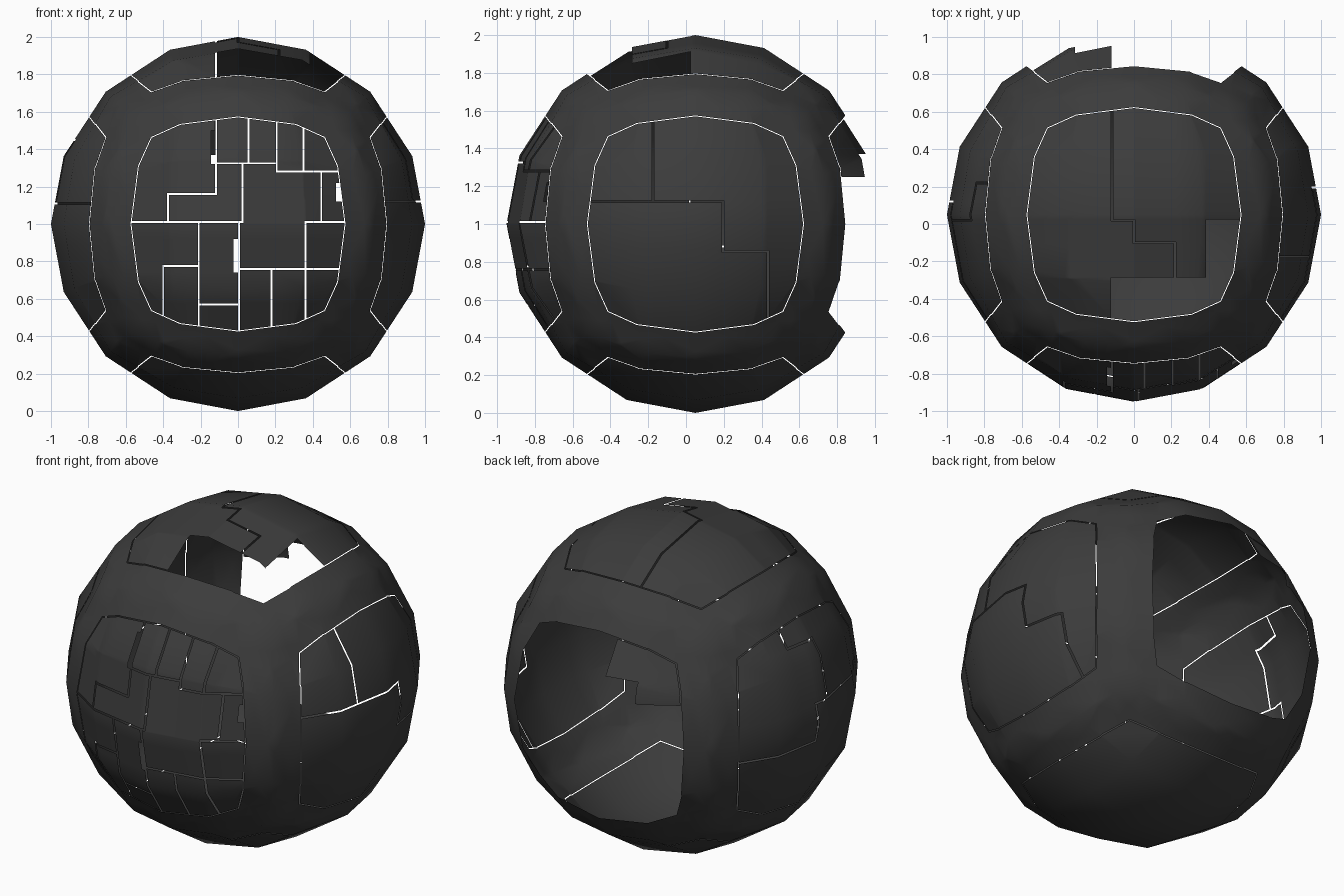
import bpy, bmesh, math
from mathutils import Vector, Matrix

if "Cube" in bpy.data.objects:
    bpy.data.objects.remove(bpy.data.objects["Cube"])

CENTRE = Vector((0, 0.05, 1))
GAP = 0.005    # half width of a seam
B = 0.75       # anywhere beyond the panel edge
mat = bpy.data.materials.new("dark_grey")
mat.diffuse_color = (0.045, 0.045, 0.045, 1)
mat.use_nodes = True
mat.node_tree.nodes["Principled BSDF"].inputs["Base Color"].default_value = mat.diffuse_color

# rounded-square panel outline: one quarter, turned four times
QUARTER = [(.575, 0), (.535, .31), (.465, .465), (.31, .535)]
OUTLINE = [Matrix.Rotation(k * math.pi / 2, 2) @ Vector(p) for k in range(4) for p in QUARTER]


def make(name, bm):
    me = bpy.data.meshes.new(name)
    bm.to_mesh(me)
    bm.free()
    ob = bpy.data.objects.new(name, me)
    bpy.context.collection.objects.link(ob)
    return ob


def select(obs):
    bpy.ops.object.select_all(action='DESELECT')
    for ob in obs:
        ob.select_set(True)
    bpy.context.view_layer.objects.active = obs[0]


def finish(ob):
    ob.data.materials.append(mat)
    select([ob])
    bpy.ops.object.shade_smooth_by_angle(angle=math.radians(30))


def bisect(bm, co, no):
    bmesh.ops.bisect_plane(bm, geom=bm.verts[:] + bm.edges[:] + bm.faces[:], dist=1e-6,
                           plane_co=co, plane_no=no)


def remove(bm, test):
    faces = [f for f in bm.faces if test(f.calc_center_median())]
    bmesh.ops.delete(bm, geom=faces, context='FACES')


def side_patch(shrink):
    """One sixth of the cube-sphere facing +Z, scored along the panel outline."""
    bm = bmesh.new()
    bmesh.ops.create_grid(bm, x_segments=4, y_segments=4, size=1)
    for v in bm.verts:
        p = [math.copysign(0.39, c) if abs(abs(c) - 0.5) < 0.1 else c for c in v.co.xy]
        v.co = Vector((*p, 1)).normalized()
    planes = []
    for i, a in enumerate(OUTLINE):
        d = OUTLINE[(i + 1) % len(OUTLINE)] - a
        no = Vector((d.y, -d.x, 0)).normalized()
        planes.append((Vector((a.x, a.y, 0)) - no * shrink, no))
    for co, no in planes:
        bisect(bm, co, no)
    return bm, lambda c: all((c - co).dot(no) < 0 for co, no in planes)


def seam_slots(axis, x, y, *stops):
    """Stepped seam as slots: start point, then alternating runs along v and h."""
    slots = []
    for s in stops:
        nx, ny = (s, y) if axis == 'h' else (x, s)
        slots.append((min(x, nx) - GAP, max(x, nx) + GAP, min(y, ny) - GAP, max(y, ny) + GAP))
        x, y = nx, ny
        axis = 'v' if axis == 'h' else 'h'
    return slots


# seams of each side, measured from its centre
SEAMS = {
    "front": [
        ('h', -B, .01, .025, .325), ('v', -.118, B, .16, -.375, .01),
        ('h', -.118, .325, .207, .28, B),
        ('v', .057, .325, B), ('v', .207, .325, B), ('v', .35, .28, B),
        ('v', .445, .28, .01), ('h', B, .01, .36, -.24), ('h', .005, -.24, B),
        ('v', .005, .01, -B), ('v', .18, -.24, -B), ('v', .36, -.24, -B),
        ('v', -.21, .01, -B), ('h', -.21, -.43, .005), ('v', -.4, -B, -.225, -.21)],
    "right": [('v', -.225, B, .12), ('h', -B, .12, .145, -.145, .385, -B)],
    "back": [('v', .115, B, .365, .31, .245, B)],
    "left": [('v', -.17, B, .45, .03, .11, B), ('h', .03, .11, -.07, -.12, -B)],
    "top": [('v', -.118, B, -.03, 0, -.15, .22, -.34), ('v', -.118, -B, -.34, .39, -.03, B)],
    "bottom": [],
}
# see-through notches in the front
NOTCHES = [(-.145, -.115, .32, .5), (-.025, .005, -.26, -.08), (.525, .6, .12, .22)]
MISSING = ("top", "back")  # the lowest plate of these sides is gone

# local +Z turned to face each side
upright = Matrix.Rotation(math.pi / 2, 4, 'X')
TURN = {s: Matrix.Rotation(i * math.pi / 2, 4, 'Z') @ upright
        for i, s in enumerate(("front", "right", "back", "left"))}
TURN["top"] = Matrix.Identity(4)
TURN["bottom"] = Matrix.Rotation(math.pi, 4, 'X')

# frame: six patches with openings, welded together
parts = []
for turn in TURN.values():
    bm, inside = side_patch(0)
    remove(bm, inside)
    bmesh.ops.transform(bm, matrix=Matrix.Translation(CENTRE) @ turn, verts=bm.verts[:])
    parts.append(make("frame", bm))
select(parts)
bpy.ops.object.join()
frame = parts[0]
bm = bmesh.new()
bm.from_mesh(frame.data)
bmesh.ops.remove_doubles(bm, verts=bm.verts[:], dist=1e-4)
bm.to_mesh(frame.data)
bm.free()
finish(frame)

# armour plates: cut the seams, split, discard the missing ones
for side, turn in TURN.items():
    bm, inside = side_patch(GAP)
    remove(bm, lambda c: not inside(c))
    slots = [s for seam in SEAMS[side] for s in seam_slots(*seam)]
    if side == "front":
        slots += NOTCHES
    for x in {round(v, 4) for s in slots for v in s[:2]}:
        bisect(bm, (x, 0, 0), (1, 0, 0))
    for y in {round(v, 4) for s in slots for v in s[2:]}:
        bisect(bm, (0, y, 0), (0, 1, 0))
    remove(bm, lambda c: any(s[0] < c.x < s[1] and s[2] < c.y < s[3] for s in slots))
    sheet = make(side + "_plate", bm)
    select([sheet])
    bpy.ops.object.mode_set(mode='EDIT')
    bpy.ops.mesh.select_all(action='SELECT')
    bpy.ops.mesh.separate(type='LOOSE')
    bpy.ops.object.mode_set(mode='OBJECT')
    plates = list(bpy.context.selected_objects)
    if side in MISSING:
        plates.sort(key=lambda o: sum(v.co.y for v in o.data.vertices) / len(o.data.vertices))
        bpy.data.objects.remove(plates.pop(0), do_unlink=True)
    for plate in plates:
        plate.data.transform(Matrix.Translation(CENTRE) @ turn)
        finish(plate)
